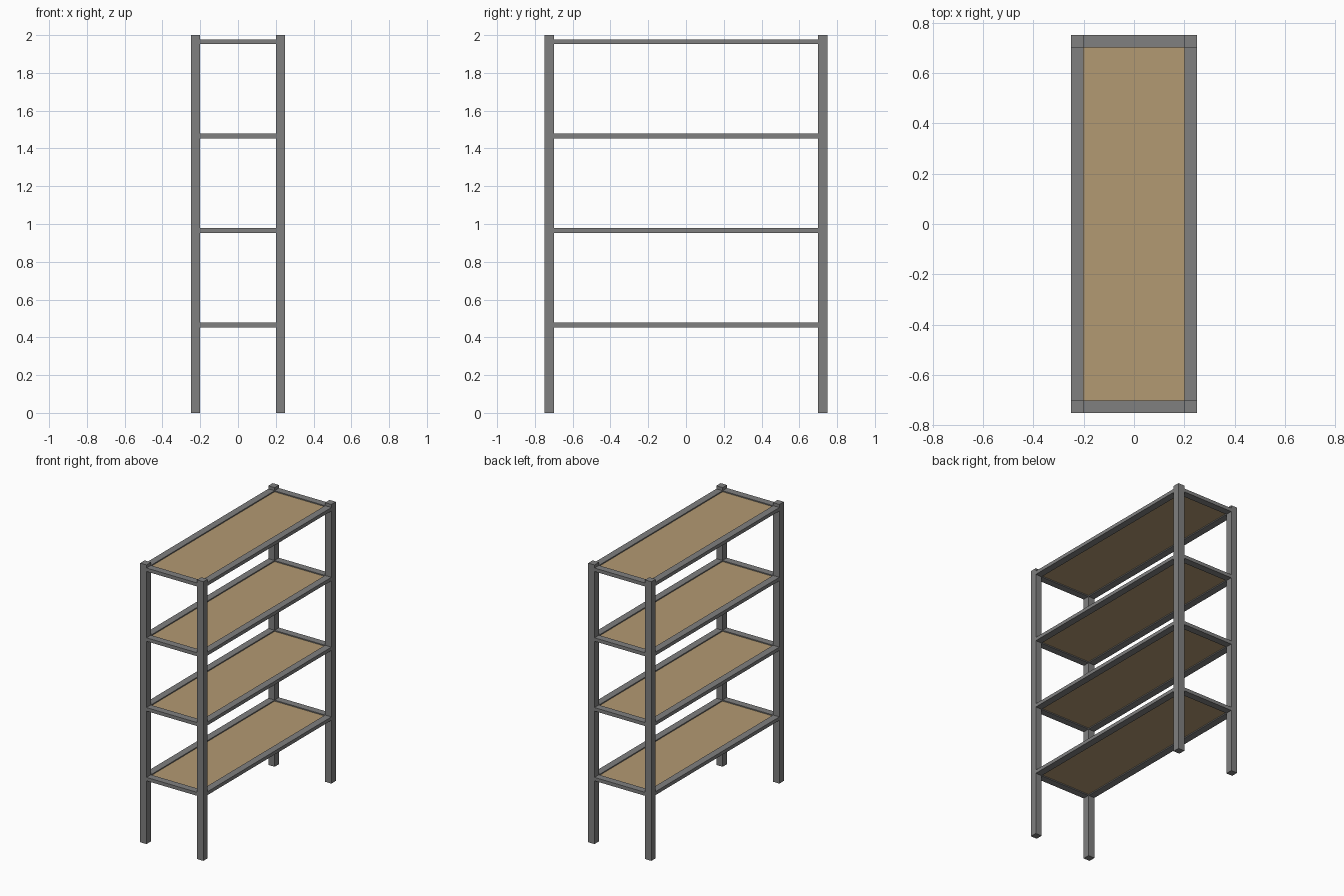
import bpy

if "Cube" in bpy.data.objects:
    bpy.data.objects.remove(bpy.data.objects["Cube"])

def material(name, rgb):
    m = bpy.data.materials.new(name)
    m.diffuse_color = (*rgb, 1.0)
    m.use_nodes = True
    m.node_tree.nodes["Principled BSDF"].inputs["Base Color"].default_value = m.diffuse_color
    return m

metal = material("grey_metal", (0.214, 0.214, 0.214))
wood = material("tan_wood", (0.448, 0.319, 0.171))

def box(name, lo, hi, mat):
    size = [b - a for a, b in zip(lo, hi)]
    centre = [(a + b) / 2 for a, b in zip(lo, hi)]
    bpy.ops.mesh.primitive_cube_add(size=1, location=centre)
    ob = bpy.context.object
    ob.name = name
    ob.scale = size
    bpy.ops.object.transform_apply(location=False, rotation=False, scale=True)
    ob.data.materials.append(mat)
    return ob

W, D, H = 0.25, 0.75, 2.0      # half width, half length, height
T = 0.05                       # post thickness
BEAM = 0.025                   # beam height
wi, di = W - T, D - T

# corner posts
for sx in (-1, 1):
    for sy in (-1, 1):
        x, y = sx * (W - T / 2), sy * (D - T / 2)
        box("corner_post", (x - T / 2, y - T / 2, 0), (x + T / 2, y + T / 2, H), metal)

# four shelves: frame beams between the posts and a thin recessed board
for i in range(4):
    z0 = 0.453 + 0.5 * i
    z1 = z0 + BEAM
    for s in (-1, 1):
        xa, xb = sorted((s * wi, s * W))
        ya, yb = sorted((s * di, s * D))
        box("long_beam", (xa, -di, z0), (xb, di, z1), metal)
        box("short_beam", (-wi, ya, z0), (wi, yb, z1), metal)
    box("shelf_board", (-wi, -di, z0 + 0.0075), (wi, di, z1 - 0.0075), wood)
